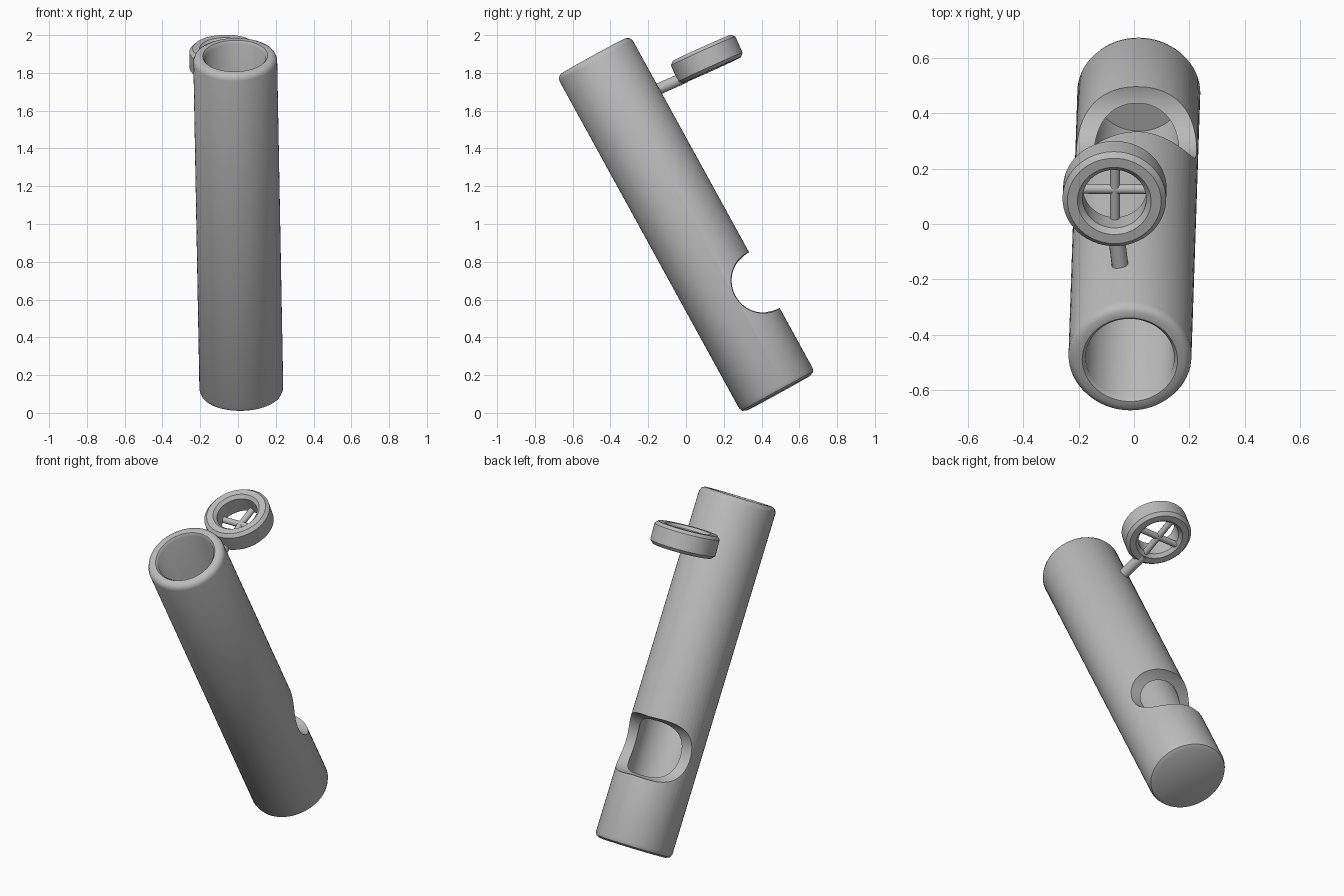
import bpy, bmesh, math
from mathutils import Vector, Matrix

cube = bpy.data.objects.get("Cube")
if cube:
    bpy.data.objects.remove(cube, do_unlink=True)

grey = bpy.data.materials.new("plain grey")
grey.use_nodes = True
COLOUR = (0.5, 0.5, 0.5, 1)
grey.diffuse_color = COLOUR
grey.node_tree.nodes["Principled BSDF"].inputs["Base Color"].default_value = COLOUR


def frame(origin, axis):
    """Matrix whose z follows the axis and whose x stays close to world x."""
    z = Vector(axis).normalized()
    y = z.cross(Vector((1, 0, 0))).normalized()
    x = y.cross(z)
    return Matrix.Translation(origin) @ Matrix((x, y, z)).transposed().to_4x4()


def lathe(name, profile, matrix, closed=False, steps=64):
    """Spin a (radius, height) profile around the local z axis."""
    bm = bmesh.new()
    verts = [bm.verts.new((r, 0, h)) for r, h in profile]
    pairs = list(zip(verts, verts[1:]))
    if closed:
        pairs.append((verts[-1], verts[0]))
    edges = [bm.edges.new(p) for p in pairs]
    bmesh.ops.spin(bm, geom=verts + edges, axis=(0, 0, 1), cent=(0, 0, 0),
                   angle=math.tau, steps=steps)
    bmesh.ops.remove_doubles(bm, verts=bm.verts, dist=0.0005)
    bmesh.ops.recalc_face_normals(bm, faces=bm.faces)
    mesh = bpy.data.meshes.new(name)
    bm.to_mesh(mesh)
    bm.free()
    mesh.materials.append(grey)
    obj = bpy.data.objects.new(name, mesh)
    obj.matrix_world = matrix
    bpy.context.collection.objects.link(obj)
    return obj


def smooth(obj):
    bpy.ops.object.select_all(action='DESELECT')
    obj.select_set(True)
    bpy.context.view_layer.objects.active = obj
    bpy.ops.object.shade_smooth_by_angle(angle=math.radians(40))


def rod(name, start, end, radius):
    """Round bar between two points."""
    start, end = Vector(start), Vector(end)
    length = (end - start).length
    obj = lathe(name, [(0, 0), (radius, 0), (radius, length), (0, length)],
                frame(start, end - start), steps=16)
    smooth(obj)
    return obj


# Leaning tube, open at the top and closed at the bottom
bottom, top = Vector((0.018, 0.49, 0.105)), Vector((-0.015, -0.49, 1.89))
L = (top - bottom).length
R, BORE = 0.222, 0.16
tube = lathe("tube", [(0, 0), (R - 0.03, 0), (R - 0.008, 0.01), (R, 0.03),
                      (R, L - 0.03), (R - 0.008, L - 0.01), (R - 0.025, L),
                      (BORE + 0.012, L), (BORE, L - 0.015),
                      (BORE, 0.03), (0, 0.03)], frame(bottom, top - bottom))

# Round notch cut across the back of the tube
cutter = lathe("notch_cutter", [(0, -0.4), (0.185, -0.4), (0.168, 0),
                                (0.185, 0.4), (0, 0.4)],
               Matrix.Translation((0.018, 0.415, 0.703)) @ Matrix.Rotation(math.pi / 2, 4, 'Y'))
cutter.hide_render = True
cut = tube.modifiers.new("notch", 'BOOLEAN')
cut.operation = 'DIFFERENCE'
cut.solver = 'EXACT'
cut.object = cutter
bpy.context.view_layer.objects.active = tube
bpy.ops.object.modifier_apply(modifier="notch")
bpy.data.objects.remove(cutter, do_unlink=True)
smooth(tube)

# Tilted ring beside the top of the tube
ring_frame = frame((-0.07, 0.11, 1.873), (-0.02, -0.41, 0.91))
OUT, IN, HALF, B = 0.187, 0.115, 0.065, 0.018
ring = lathe("ring", [(OUT - B, -HALF), (OUT, -HALF + B), (OUT, HALF - B),
                      (OUT - B, HALF), (IN + B, HALF), (IN, HALF - B),
                      (IN, -HALF + B), (IN + B, -HALF)], ring_frame, closed=True)
smooth(ring)

# Crossed spokes in the ring, and the stem that joins it to the tube
LOW = -0.04
rod("cross_spoke", ring_frame @ Vector((-0.14, 0, LOW)),
    ring_frame @ Vector((0.14, 0, LOW)), 0.018)
rod("long_spoke", ring_frame @ Vector((0, -0.14, LOW)),
    ring_frame @ Vector((0, 0.14, LOW)), 0.018)
rod("stem", ring_frame @ Vector((0.02, -0.31, LOW)),
    ring_frame @ Vector((0, -0.14, LOW)), 0.03)
